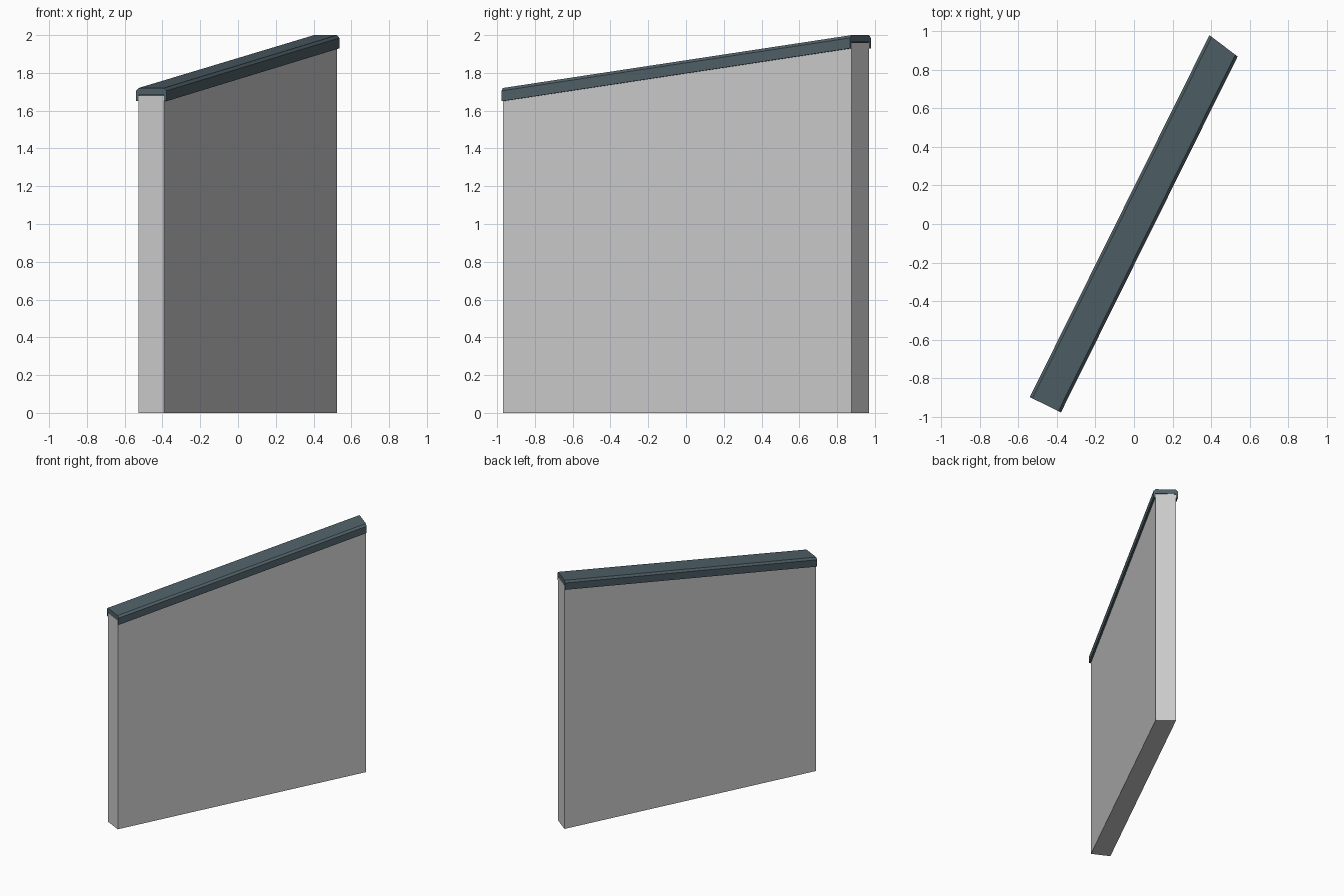
import bpy, bmesh, math
from mathutils import Vector

if "Cube" in bpy.data.objects:
    bpy.data.objects.remove(bpy.data.objects["Cube"])

ANGLE = math.radians(26.4)
D = Vector((math.sin(ANGLE), math.cos(ANGLE), 0))    # along the wall
N = Vector((math.cos(ANGLE), -math.sin(ANGLE), 0))   # across the wall
NEAR, FAR, MITRE, SHIFT = -1.042, 1.033, 0.19, 0.005


def sweep(name, near_profile, far_profile, near=NEAR):
    """Join a square near-end profile to a mitred far-end profile of (across, z) points."""
    bm = bmesh.new()
    a = [bm.verts.new(D * near + N * (t + SHIFT) + Vector((0, 0, z))) for t, z in near_profile]
    b = [bm.verts.new(D * (FAR - MITRE * t) + N * (t + SHIFT) + Vector((0, 0, z))) for t, z in far_profile]
    n = len(a)
    bm.faces.new(a)
    bm.faces.new(b)
    for i in range(n):
        j = (i + 1) % n
        bm.faces.new((a[i], a[j], b[j], b[i]))
    bmesh.ops.recalc_face_normals(bm, faces=bm.faces[:])
    bmesh.ops.triangulate(bm, faces=[f for f in bm.faces if len(f.verts) > 4])
    mesh = bpy.data.meshes.new(name)
    bm.to_mesh(mesh)
    bm.free()
    obj = bpy.data.objects.new(name, mesh)
    bpy.context.collection.objects.link(obj)
    return obj


# wall panel with a sloping top
W = 0.075


def panel(top):
    return [(-W, 0), (W, 0), (W, top), (-W, top)]


sweep("wall", panel(1.68), panel(1.96))

# chamfered coping with a skirt down each side
H, IN, C = 0.09, 0.076, 0.015
half = [(IN, 0.033), (IN, 0), (H, 0), (H, 0.07 - C), (H - C, 0.07)]
profile = half + [(-t, z) for t, z in reversed(half)]


def lifted(base):
    return [(t, z + base) for t, z in profile]


coping = sweep("coping", lifted(1.65), lifted(1.93), NEAR - 0.001)
slate = bpy.data.materials.new("slate")
slate.diffuse_color = (0.08, 0.12, 0.14, 1)
slate.use_nodes = True
slate.node_tree.nodes["Principled BSDF"].inputs["Base Color"].default_value = slate.diffuse_color
coping.data.materials.append(slate)
